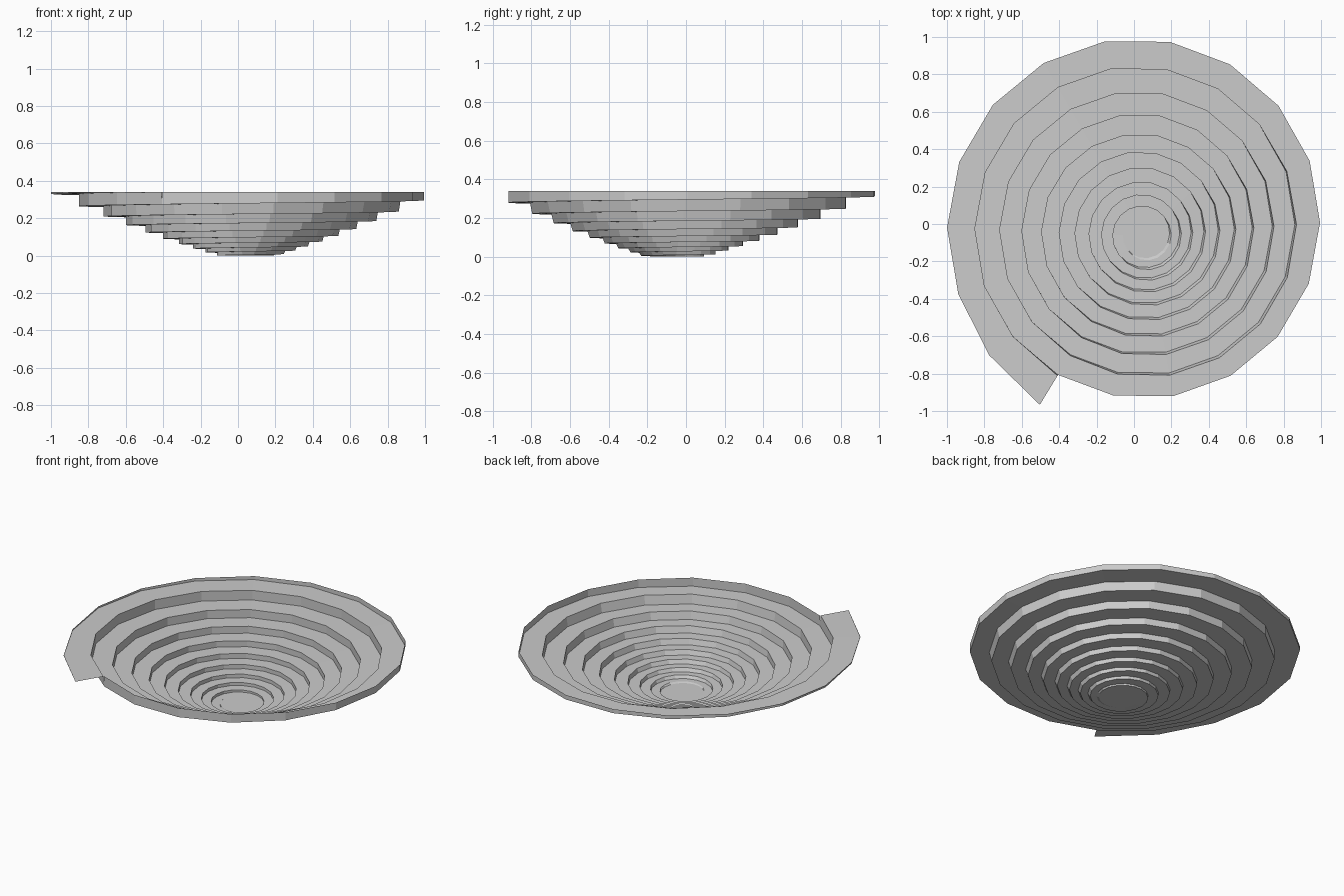
import bpy, bmesh, math

if "Cube" in bpy.data.objects:
    bpy.data.objects.remove(bpy.data.objects["Cube"])

SEG = 18            # straight segments per turn
LAST = 183          # index of the last spiral station
TOP = 0.34          # rim height


def turn(i):
    return -1 + i / SEG


def height(i):
    n = turn(i)
    return 0.0 if n <= 0 else min(TOP, 0.0957 * (1.18 ** n - 1))


def station(i, lean=0.0):
    """Plan position on the widening spiral, with a slowly drifting centre."""
    n = turn(i)
    a = math.radians(180.9 + 360 * n)
    r = 0.165 + 0.0588 * (1.12 ** n - 1) / 0.12
    cx, cy = 0.055 - 0.02 * r, -0.065 + 0.06 * r
    r += {LAST: 0.045, LAST - 1: 0.018}.get(i, 0)
    r += lean * max(0.0, math.cos(a + math.radians(50)))
    return cx + r * math.cos(a), cy + r * math.sin(a)


def finish(name, bm):
    bmesh.ops.remove_doubles(bm, verts=bm.verts, dist=1e-5)
    me = bpy.data.meshes.new(name)
    bm.to_mesh(me)
    bm.free()
    ob = bpy.data.objects.new(name, me)
    bpy.context.collection.objects.link(ob)


def strip(bm, low, high):
    for i in range(len(low) - 1):
        bm.faces.new((low[i], low[i + 1], high[i + 1], high[i]))


# Flat pit floor
bm = bmesh.new()
bm.faces.new([bm.verts.new((*station(i), 0)) for i in range(SEG + 1)])
finish("pit_floor", bm)

# Spiral road (outer edge, inner edge) climbing out of the pit
bm = bmesh.new()
outer = [bm.verts.new((*station(i), height(i))) for i in range(SEG, LAST + 1)]
inner = [bm.verts.new((*station(i - SEG, 0.014), height(i))) for i in range(SEG, LAST + 1)]
strip(bm, outer, inner)
bmesh.ops.dissolve_degenerate(bm, dist=1e-5, edges=bm.edges)
finish("spiral_road", bm)

# Terrace walls between one turn and the next, ending level at the rim
bm = bmesh.new()
low, high = [], []
for i in range(LAST - SEG + 1):
    low.append(bm.verts.new((*station(i), height(i))))
    high.append(bm.verts.new((*station(i, 0.014), height(i + SEG))))
strip(bm, high, low)
finish("terrace_wall", bm)

# Outermost wall with a level top, tapering to nothing where the road exits
bm = bmesh.new()
rng = range(LAST - SEG, LAST + 1)
low = [bm.verts.new((*station(i), height(i))) for i in rng]
high = [bm.verts.new((*station(i), TOP)) for i in rng]
strip(bm, high, low)
finish("rim_wall", bm)
